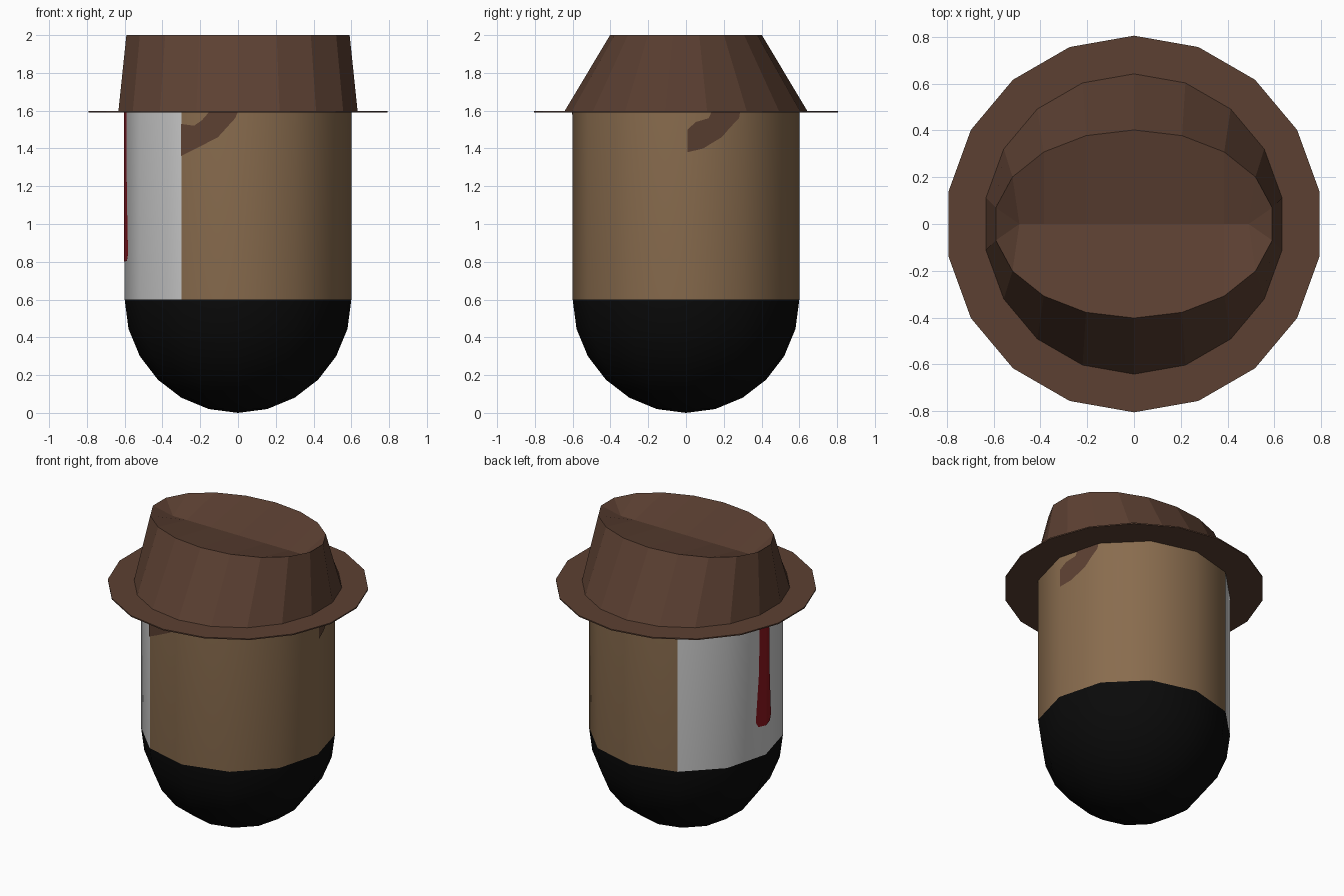
import bpy, bmesh, math

if "Cube" in bpy.data.objects:
    bpy.data.objects.remove(bpy.data.objects["Cube"])


def mat(name, r, g, b):
    def lin(c):
        c /= 255
        return c / 12.92 if c <= 0.04045 else ((c + 0.055) / 1.055) ** 2.4
    m = bpy.data.materials.new(name)
    m.diffuse_color = (lin(r), lin(g), lin(b), 1)
    m.use_nodes = True
    m.node_tree.nodes["Principled BSDF"].inputs["Base Color"].default_value = m.diffuse_color
    return m


TAN = mat("tan", 137, 108, 78)
WHITE = mat("white", 205, 205, 205)
BLACK = mat("black", 10, 10, 10)
RED = mat("red", 136, 21, 28)
BROWN = mat("brown", 92, 64, 50)


def finish(bm, name, mats):
    bmesh.ops.remove_doubles(bm, verts=bm.verts, dist=1e-5)
    bmesh.ops.recalc_face_normals(bm, faces=bm.faces)
    me = bpy.data.meshes.new(name)
    bm.to_mesh(me)
    bm.free()
    ob = bpy.data.objects.new(name, me)
    bpy.context.collection.objects.link(ob)
    for m in mats:
        me.materials.append(m)
    return ob


def ring(bm, n, rx, ry, z, start=0.0):
    return [bm.verts.new((rx * math.cos(start + math.tau * i / n),
                          ry * math.sin(start + math.tau * i / n), z)) for i in range(n)]


def bridge(bm, a, b):
    n = len(a)
    for i in range(n):
        j = (i + 1) % n
        bm.faces.new((a[i], a[j], b[j], b[i]))


# Body: 12-sided capsule bottom with straight walls
R, N = 0.6, 12
bm = bmesh.new()
rings = [ring(bm, N, R * math.sin(math.radians(t)), R * math.sin(math.radians(t)),
              R - R * math.cos(math.radians(t))) for t in range(15, 91, 15)]
rings.append(ring(bm, N, R, R, 1.595))
for a, b in zip(rings, rings[1:]):
    bridge(bm, a, b)
tip = bm.verts.new((0, 0, 0))
for i in range(N):
    bm.faces.new((tip, rings[0][(i + 1) % N], rings[0][i]))
bm.faces.new(rings[-1])
for f in bm.faces:
    c = f.calc_center_median()
    f.material_index = 2 if c.z < R else (1 if c.x < -0.3 and c.z < 1.5 else 0)
    f.smooth = c.z < 1.5
body = finish(bm, "body", [TAN, WHITE, BLACK])
bpy.context.view_layer.objects.active = body
body.select_set(True)
bpy.ops.object.shade_smooth_by_angle(angle=math.radians(40))


# Painted details: thin plates on a wall face starting at the given angle
def wall_plate(name, angle, pts, material):
    a, b = math.radians(angle), math.radians(angle + 30)
    r = R + 0.004
    bm = bmesh.new()
    vs = [bm.verts.new((r * ((1 - t) * math.cos(a) + t * math.cos(b)),
                        r * ((1 - t) * math.sin(a) + t * math.sin(b)), z)) for t, z in pts]
    f = bm.faces.new(vs)
    f.normal_update()
    c = f.calc_center_median()
    flip = f.normal.x * c.x + f.normal.y * c.y < 0
    ob = finish(bm, name, [material])
    if (ob.data.polygons[0].normal.dot(c) < 0):
        ob.data.flip_normals()


# Tie: two mirrored halves
half = [(0, 1.595), (0.16, 1.595), (0.19, 1.16), (0.27, 0.84), (0.2, 0.805), (0, 0.8)]
wall_plate("tie_left", 180, half, RED)
wall_plate("tie_right", 150, [(1 - t, z) for t, z in half], RED)

# Dark patches under the brim
wall_plate("front_patch", 240, [(0, 1.36), (0.27, 1.4), (0.65, 1.46), (0.77, 1.5), (0.95, 1.56),
                                (1, 1.595), (0.5, 1.595), (0.37, 1.55), (0.23, 1.52), (0, 1.53)], BROWN)
wall_plate("side_patch", 0, [(0.03, 1.38), (0.3, 1.4), (0.63, 1.46), (0.77, 1.51), (0.93, 1.56),
                             (0.95, 1.595), (0.45, 1.595), (0.4, 1.56), (0.17, 1.54), (0.03, 1.5)], BROWN)

# Hat brim: thin 18-sided disc
S = math.pi / 2
bm = bmesh.new()
lo, hi = ring(bm, 18, 0.805, 0.805, 1.591, S), ring(bm, 18, 0.805, 0.805, 1.599, S)
bridge(bm, lo, hi)
bm.faces.new(lo)
bm.faces.new(hi)
finish(bm, "hat_brim", [BROWN])

# Hat crown: round base, oval top with a creased dent along x
bm = bmesh.new()
base = ring(bm, 18, 0.643, 0.643, 1.597, S)
top = ring(bm, 18, 0.6, 0.402, 2.0, S)
bridge(bm, base, top)
crease = {}


def crease_vert(v):
    x = round(max(-0.49, min(0.49, v.co.x)), 4)
    if x not in crease:
        crease[x] = bm.verts.new((x, 0, 1.93))
    return crease[x]


for i in range(18):
    p, q = top[i], top[(i + 1) % 18]
    cp, cq = crease_vert(p), crease_vert(q)
    bm.faces.new((p, q, cp) if cp is cq else (p, q, cq, cp))
finish(bm, "hat_crown", [BROWN])
